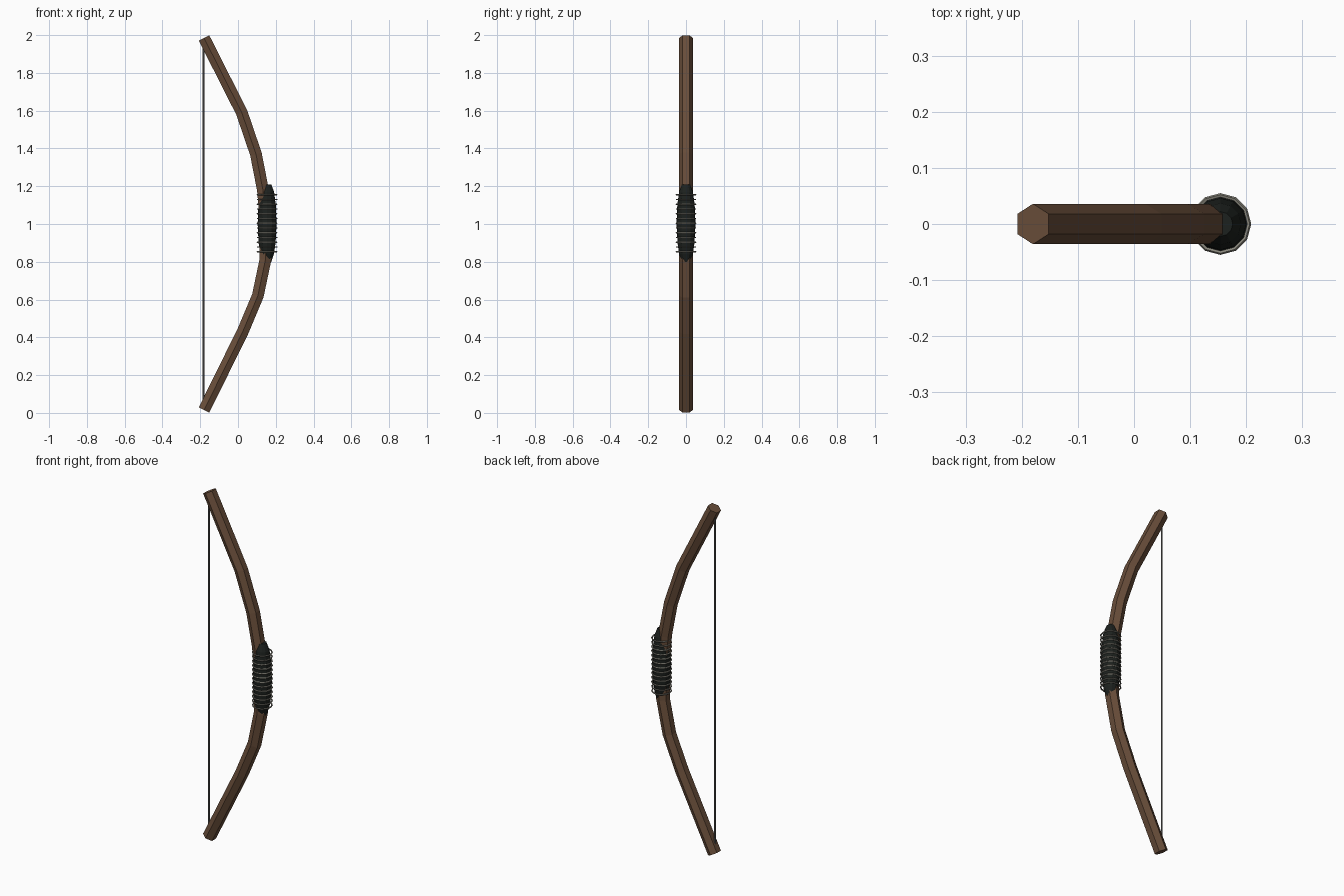
import bpy, bmesh, math
from mathutils import Vector

if "Cube" in bpy.data.objects:
    bpy.data.objects.remove(bpy.data.objects["Cube"])


def material(name, rgb):
    m = bpy.data.materials.new(name)
    m.diffuse_color = (*rgb, 1)
    m.use_nodes = True
    m.node_tree.nodes["Principled BSDF"].inputs["Base Color"].default_value = m.diffuse_color
    return m


wood = material("wood", (0.14, 0.075, 0.042))
leather = material("leather", (0.012, 0.015, 0.013))
cord = material("cord", (0.25, 0.24, 0.20))
twine = material("twine", (0.13, 0.125, 0.12))


def sweep(name, path, radii, sides, mat, start=0.0, smooth=False):
    """Tube along (x, z) points lying in the y = 0 plane."""
    pts = [Vector((x, 0, z)) for x, z in path]
    bm = bmesh.new()
    rings = []
    for i, p in enumerate(pts):
        a = (p - pts[i - 1]).normalized() if i else Vector()
        b = (pts[i + 1] - p).normalized() if i < len(pts) - 1 else Vector()
        t = (a + b).normalized()
        side = Vector((0, 1, 0)).cross(t)
        ring = []
        for k in range(sides):
            ang = start + math.tau * k / sides
            off = side * math.cos(ang) + Vector((0, 1, 0)) * math.sin(ang)
            ring.append(bm.verts.new(p + off * radii[i]))
        rings.append(ring)
    for lo, hi in zip(rings, rings[1:]):
        for k in range(sides):
            n = (k + 1) % sides
            bm.faces.new((lo[k], lo[n], hi[n], hi[k]))
    bm.faces.new(rings[0])
    bm.faces.new(rings[-1])
    bmesh.ops.recalc_face_normals(bm, faces=bm.faces)
    me = bpy.data.meshes.new(name)
    bm.to_mesh(me)
    bm.free()
    ob = bpy.data.objects.new(name, me)
    bpy.context.collection.objects.link(ob)
    me.materials.append(mat)
    if smooth:
        me.shade_smooth()
    return ob


# Curved wooden stave, six-sided with ridges on the front and back
stave = [(-0.18, 0.015), (0.025, 0.43), (0.105, 0.62), (0.145, 0.81), (0.148, 1.0),
         (0.132, 1.18), (0.095, 1.37), (0.02, 1.59), (-0.18, 1.985)]
sweep("stave", stave, [0.036] * len(stave), 6, wood, math.pi / 6)

# Barrel-shaped grip
GX = 0.154
profile = [(0.80, 0.022), (0.84, 0.036), (0.90, 0.045), (1.0, 0.050),
           (1.10, 0.046), (1.17, 0.037), (1.21, 0.022)]
sweep("grip", [(GX, z) for z, r in profile], [r for z, r in profile], 12, leather)

# Cord rings bound round the grip
RINGS = 13
for i in range(RINGS):
    z = 0.853 + 0.302 * i / (RINGS - 1)
    bpy.ops.mesh.primitive_torus_add(location=(GX, 0, z), major_radius=0.051,
                                     minor_radius=0.004, major_segments=12, minor_segments=5)
    ring = bpy.context.object
    ring.name = f"grip_cord_{i + 1}"
    ring.data.materials.append(cord)

# Bowstring
sweep("bowstring", [(-0.183, 0.03), (-0.183, 1.97)], [0.005] * 2, 6, twine)
